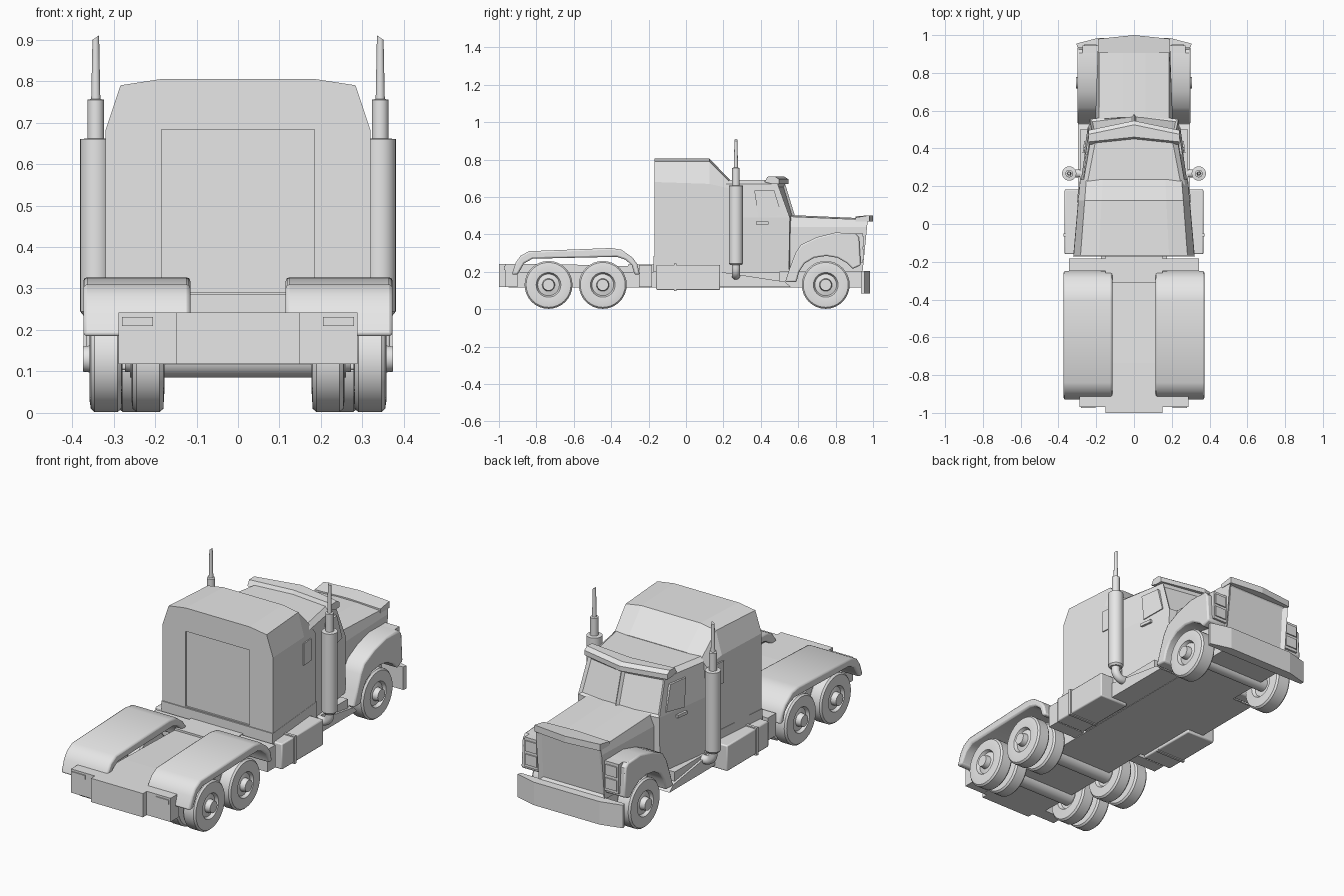
import bpy, bmesh, math
from mathutils import Vector

cube = bpy.data.objects.get("Cube")
if cube:
    bpy.data.objects.remove(cube)

GREY = (0.8, 0.8, 0.8, 1)
grey = bpy.data.materials.new("plain_grey")
grey.use_nodes = True
grey.diffuse_color = GREY
grey.node_tree.nodes["Principled BSDF"].inputs["Base Color"].default_value = GREY
smooth = []


def finish(name, bm, bevel=0, rounded=False):
    bmesh.ops.recalc_face_normals(bm, faces=bm.faces)
    mesh = bpy.data.meshes.new(name)
    bm.to_mesh(mesh)
    bm.free()
    mesh.materials.append(grey)
    obj = bpy.data.objects.new(name, mesh)
    bpy.context.collection.objects.link(obj)
    if bevel:
        mod = obj.modifiers.new("edges", "BEVEL")
        mod.width, mod.segments, mod.limit_method = bevel, 2, "ANGLE"
        mod.angle_limit = math.radians(50)
    if rounded or bevel:
        smooth.append(obj)
    return obj


def loft_mesh(sections):
    bm = bmesh.new()
    rings = [[bm.verts.new(p) for p in s] for s in sections]
    n = len(rings[0])
    for a, b in zip(rings, rings[1:]):
        for i in range(n):
            j = (i + 1) % n
            bm.faces.new((a[i], a[j], b[j], b[i]))
    bm.faces.new(rings[0])
    bm.faces.new(rings[-1])
    bmesh.ops.recalc_face_normals(bm, faces=bm.faces)
    return bm


def loft(name, sections, bevel=0, rounded=False):
    return finish(name, loft_mesh(sections), bevel, rounded)


def prism(name, yz, x0, x1, bevel=0):
    return loft(name, [[(x, y, z) for y, z in yz] for x in (x0, x1)], bevel)


def box(name, x, y, z, bevel=0):
    return prism(name, [(y[0], z[0]), (y[1], z[0]), (y[1], z[1]), (y[0], z[1])], x[0], x[1], bevel)


def circle(axis, centre, r, n=32):
    pts = []
    for i in range(n):
        c, s = r * math.cos(math.tau * i / n), r * math.sin(math.tau * i / n)
        pts.append(Vector(centre) + Vector((0, c, s) if axis == "x" else (c, s, 0)))
    return pts


def inset_faces(bm, test, width, depth):
    bm.normal_update()
    faces = [f for f in bm.faces if test(f)]
    bmesh.ops.inset_individual(bm, faces=faces, thickness=width, depth=-depth)


def symmetric(half):
    return half + [(-x, y, z) for x, y, z in reversed(half)]


# Chassis, tail beam and bumper
prism("chassis", [(-1, .118), (-1, .242), (-.735, .242), (-.31, .23), (-.31, .24), (-.16, .24),
                  (.9, .24), (.9, .118)], -.15, .15)
box("floor_pan", (-.175, .175), (-.95, .94), (.116, .2))
box("tail_beam", (-.288, .288), (-.968, -.9), (.118, .242))
box("deck_floor", (-.285, .285), (-.16, .5), (.118, .2))
bumper_plan = [(-.305, .955), (-.19, .985), (.19, .985), (.305, .955), (.3, .935), (-.3, .935)]
loft("front_bumper", [[(x, y, z) for x, y in bumper_plan] for z in (.085, .205)])

# Sleeper, with a recessed rear panel
def sleeper_section(y, w, shoulder, top, edge):
    return symmetric([(w, y, .285), (w, y, shoulder), (w * .885, y, edge), (w * .58, y, top)])


bm = loft_mesh([sleeper_section(-.168, .32, .68, .805, .79),
                sleeper_section(.125, .295, .67, .805, .79),
                sleeper_section(.235, .285, .645, .692, .68)])
finish("sleeper", bm)
panel = box("rear_panel_cutter", (-.185, .185), (-.2, -.16), (.29, .683))
panel.hide_render = panel.hide_viewport = True
cut = bpy.data.objects["sleeper"].modifiers.new("rear_panel", "BOOLEAN")
cut.object, cut.solver = panel, "EXACT"
base_plan = [(-.322, -.173), (.322, -.173), (.286, .24), (-.286, .24)]
loft("sleeper_base", [[(x, y, z) for x, y in base_plan] for z in (.2, .285)])

# Cab with split windscreen set into the front faces
def cab_ring(z, rear, front, y, mid):
    return [(rear, .2, z), (front, y, z), (0, mid, z), (-front, y, z), (-rear, .2, z)]


bm = loft_mesh([cab_ring(.2, .285, .235, .55, .575), cab_ring(.49, .285, .235, .555, .585),
                cab_ring(.67, .272, .222, .49, .53), cab_ring(.69, .25, .2, .46, .5)])
inset_faces(bm, lambda f: f.normal.y > .7 and .5 < f.calc_center_median().z < .66, .018, .012)
finish("cab", bm)
visor = []
for x, back in ((-.24, 0), (0, .05), (.24, 0)):
    b = back * .5
    visor.append([(x, .42 + b, .68), (x, .435 + b, .708), (x, .475 + back, .71),
                  (x, .497 + back, .695), (x, .497 + back, .67), (x, .46 + b, .67)])
loft("sun_visor", visor)

# Bonnet with recessed grille and overhanging cap
bonnet = [symmetric([(.205, .555, .2), (.205, .555, .44), (.185, .555, .495), (.06, .565, .503)]),
          symmetric([(.19, .944, .2), (.19, .968, .44), (.185, .972, .478), (.06, .973, .485)])]
bm = loft_mesh(bonnet)
inset_faces(bm, lambda f: f.normal.y > .9, .024, .014)
finish("bonnet", bm)
loft("bonnet_cap", [[(x, .905, .468), (x, .905, .49 + lift), (x, nose, .502), (x, nose, .468)]
                    for x, nose, lift in ((-.19, .98, 0), (0, 1, .006), (.19, .98, 0))])


def cab_side(y, z):
    lean = max(0, z - .49) * .07
    return .285 - (y - .2) * .141 - lean


def sleeper_side(y, z):
    return .32 - (y + .168) * .086


def side_plate(name, yz, side, surface, thick):
    loft(name, [[(side * (surface(y, z) + d), y, z) for y, z in yz] for d in (-.01, thick)])


def rect(y0, y1, z0, z1):
    return [(y0, z0), (y1, z0), (y1, z1), (y0, z1)]


# Wheels as turned solids: hub, dished rim, tyre
def wheel(name, side, x0, x1, y):
    w = x1
    profile = [(w + .016, .013), (w + .016, .03), (w - .012, .034), (w - .018, .058), (w - .002, .066),
               (w, .1), (w - .003, .12), (w - .012, .128), (x0 + .012, .128), (x0 + .003, .12),
               (x0, .07), (x0 + .015, .06), (x0 + .015, .02)]
    loft(name, [circle("x", (side * x, y, .13), r) for x, r in profile], rounded=True)


AXLES = {"rear": -.735, "middle": -.445, "front": .747}
for label, y in AXLES.items():
    loft(label + "_axle", [circle("x", (x, y, .13), .045 if label != "front" else .035)
                           for x in (-.26, .26)], rounded=True)

front_guard = [(.53, .145), (.555, .22), (.585, .3), (.615, .345), (.7, .385), (.8, .41), (.905, .405),
               (.925, .385), (.935, .235), (.89, .215), (.862, .245), (.81, .275), (.75, .285),
               (.685, .275), (.635, .245), (.605, .2), (.59, .145)]
rear_guard = [(-.932, .185), (-.91, .25), (-.885, .285), (-.84, .31), (-.4, .327), (-.345, .318),
              (-.285, .275), (-.26, .24), (-.247, .185), (-.275, .185), (-.29, .235), (-.325, .265),
              (-.37, .28), (-.82, .27), (-.865, .245), (-.9, .185)]

for s, tag in ((1, "left"), (-1, "right")):
    wheel(tag + "_front_wheel", s, .2, .29, AXLES["front"])
    for label in ("rear", "middle"):
        wheel(f"{tag}_{label}_outer_wheel", s, .278, .358, AXLES[label])
        wheel(f"{tag}_{label}_inner_wheel", s, .177, .257, AXLES[label])
    prism(tag + "_front_mudguard", front_guard, s * .17, s * .3, .008)
    prism(tag + "_rear_mudguard", rear_guard, s * .115, s * .373, .009)

    # Running board, tank, tool box
    prism(tag + "_running_board", [(.18, .2), (.53, .147), (.56, .118), (.18, .118)], s * .15, s * .297)
    box(tag + "_tank", (s * .2, s * .367), (-.16, .183), (.103, .237), .006)
    box(tag + "_tank_strap", (s * .2, s * .373), (-.065, -.05), (.098, .243))
    box(tag + "_tool_box", (s * .15, s * .345), (-.25, -.183), (.12, .237))

    # Lamps
    box(tag + "_lamp_housing", (s * .185, s * .272), (.9, .945), (.25, .405))
    for n, z in (("upper", .335), ("lower", .265)):
        box(f"{tag}_{n}_headlamp", (s * .198, s * .264), (.94, .951), (z, z + .055))
    box(tag + "_tail_lamp", (s * .205, s * .28), (-.973, -.965), (.21, .231))

    # Door window, handle and sleeper window
    side_plate(tag + "_door_window", [(.365, .635), (.472, .635), (.512, .505), (.388, .49)],
               s, cab_side, .005)
    side_plate(tag + "_door_handle", rect(.375, .44, .452, .468), s, cab_side, .012)
    side_plate(tag + "_sleeper_window", rect(.115, .183, .525, .64), s, sleeper_side, .006)

    # Exhaust stack with slanted tip, and its elbow
    stack = [(.03, .235), (.038, .245), (.038, .66), (.02, .662), (.02, .755), (.011, .757), (.008, .905)]
    bm = loft_mesh([circle("z", (s * .343, .267, z), r, 24) for r, z in stack])
    for v in bm.verts:
        if v.co.z > .9:
            v.co.z -= (abs(v.co.x) - .343) * .7
    finish(tag + "_exhaust", bm, rounded=True)
    elbow = []
    for i in range(7):
        a = math.pi / 2 * i / 6
        centre = Vector((s * (.303 + .04 * math.cos(a)), .267, .22 - .04 * math.sin(a)))
        out = Vector((s * math.cos(a), 0, -math.sin(a)))
        elbow.append([centre + .022 * (out * math.cos(t) + Vector((0, math.sin(t), 0)))
                      for t in [math.tau * k / 16 for k in range(16)]])
    elbow.insert(0, [p + Vector((0, 0, .03)) for p in elbow[0]])
    elbow.append([p - Vector((s * .06, 0, 0)) for p in elbow[-1]])
    loft(tag + "_exhaust_elbow", elbow, rounded=True)

# Smooth shading for the rounded parts
bpy.ops.object.select_all(action="DESELECT")
for obj in smooth:
    obj.select_set(True)
bpy.context.view_layer.objects.active = smooth[0]
bpy.ops.object.shade_smooth_by_angle(angle=math.radians(35))
